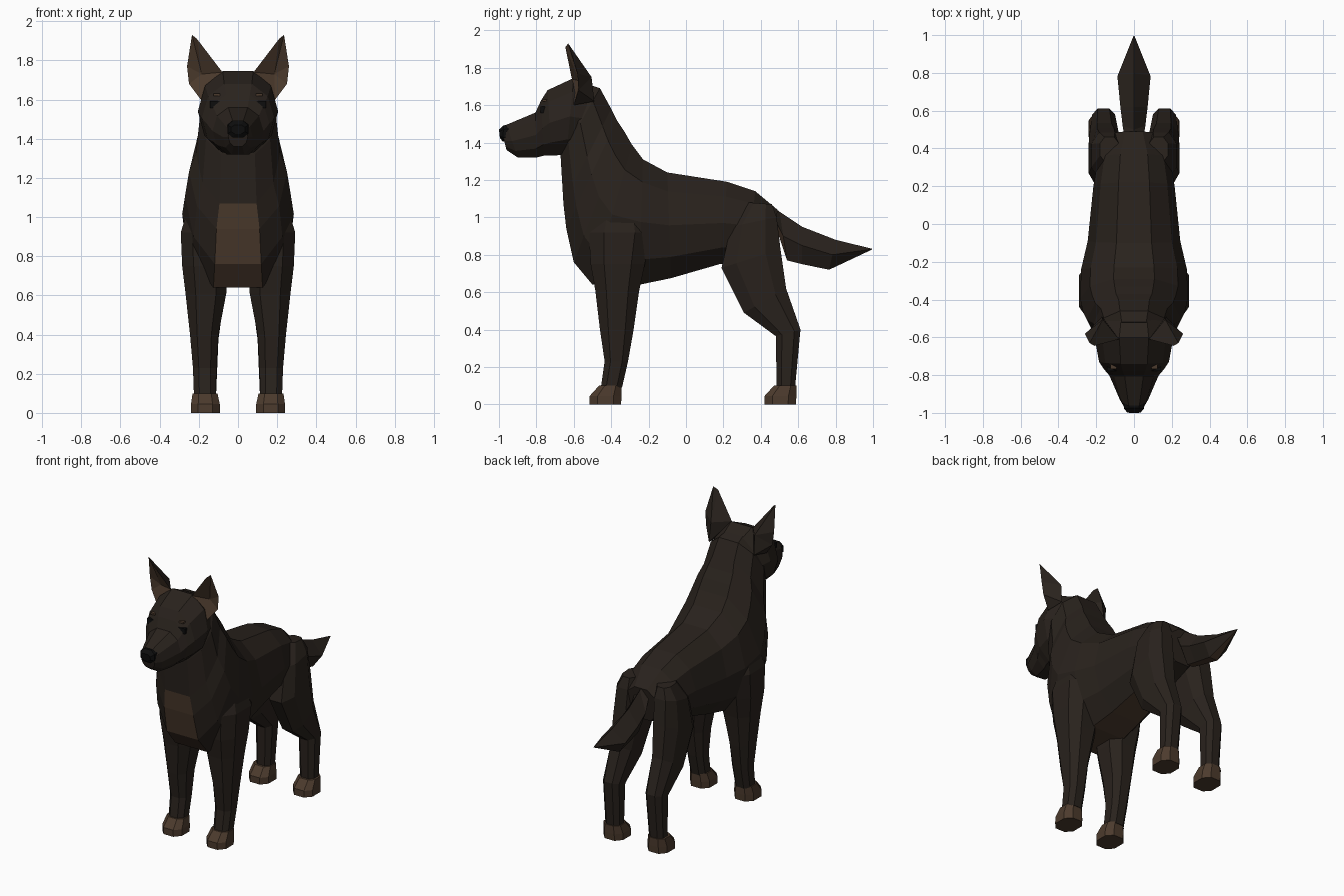
import bpy, bmesh
from mathutils import Vector

if "Cube" in bpy.data.objects:
    bpy.data.objects.remove(bpy.data.objects["Cube"])


def material(name, rgb):
    m = bpy.data.materials.new(name)
    m.diffuse_color = (*rgb, 1)
    m.use_nodes = True
    m.node_tree.nodes["Principled BSDF"].inputs["Base Color"].default_value = m.diffuse_color
    return m


coat = material("dark coat", (0.022, 0.016, 0.012))
tan = material("tan markings", (0.072, 0.043, 0.026))
black = material("black", (0.004, 0.004, 0.004))

# Cross-sections: (across 0..1, from first point to second point 0..1)
right = [(.69, 0), (.91, .18), (1, .5), (.92, .8), (.72, 1)]
BODY = right + [(1 - s, t) for s, t in reversed(right)]
LIMB = [(.25, 0), (.75, 0), (1, .25), (1, .75), (.75, 1), (.25, 1), (0, .75), (0, .25)]
TAIL = [(.5, 0), (1, .5), (.68, 1), (.32, 1), (0, .5)]


def finish(name, bm, mats):
    bmesh.ops.recalc_face_normals(bm, faces=bm.faces[:])
    me = bpy.data.meshes.new(name)
    bm.to_mesh(me)
    bm.free()
    for m in mats:
        me.materials.append(m)
    ob = bpy.data.objects.new(name, me)
    bpy.context.collection.objects.link(ob)
    return ob


def loft(name, rings, shape, mats, side=1, second=lambda ring, strip: False):
    """Each ring: y1, z1, y2, z2, x_inner, x_outer."""
    bm = bmesh.new()
    loops = []
    for y1, z1, y2, z2, xi, xo in rings:
        loops.append([bm.verts.new((side * (xi + (xo - xi) * s),
                                    y1 + (y2 - y1) * t, z1 + (z2 - z1) * t))
                      for s, t in shape])
    n = len(shape)
    for i, (a, b) in enumerate(zip(loops, loops[1:])):
        for k in range(n):
            j = (k + 1) % n
            f = bm.faces.new((a[k], a[j], b[j], b[k]))
            f.material_index = int(second(i, k))
    bm.faces.new(loops[0])
    bm.faces.new(loops[-1])
    return finish(name, bm, mats)


def sym(rows):
    return [(*r[:4], -r[4], r[4]) for r in rows]


# Torso and neck, rump to nape, with tan belly and chest strip
loft("torso", sym([
    (.49, 1.04, .46, .82, .12),
    (.37, 1.14, .33, .77, .19),
    (.22, 1.19, .18, .75, .215),
    (-.10, 1.24, -.08, .675, .245),
    (-.23, 1.31, -.25, .64, .28),
    (-.29, 1.39, -.50, .64, .285),
    (-.33, 1.46, -.60, .76, .27),
    (-.37, 1.52, -.64, .94, .25),
    (-.40, 1.58, -.655, 1.07, .215),
    (-.46, 1.69, -.67, 1.32, .195),
    (-.52, 1.71, -.67, 1.36, .17)]), BODY, [coat, tan],
    second=lambda i, k: k == 4 and 2 <= i <= 7)

# Head and muzzle
loft("head", sym([
    (-.47, 1.685, -.55, 1.36, .17),
    (-.60, 1.745, -.64, 1.335, .205),
    (-.74, 1.68, -.72, 1.33, .185),
    (-.775, 1.625, -.76, 1.33, .16),
    (-.805, 1.56, -.80, 1.32, .13),
    (-.96, 1.495, -.90, 1.32, .075),
    (-.985, 1.46, -.96, 1.36, .05)]), BODY, [coat])

# Nose
loft("nose", sym([
    (-.94, 1.495, -.95, 1.41, .055),
    (-.975, 1.492, -.98, 1.405, .052),
    (-1.0, 1.47, -.995, 1.425, .035)]), LIMB, [black])

# Tail with tan underside at its root
loft("tail", sym([
    (.44, 1.08, .47, .98, .05),
    (.50, 1.03, .54, .77, .06),
    (.62, .95, .62, .75, .072),
    (.80, .88, .765, .72, .088),
    (.995, .832, .995, .828, .003)]), TAIL, [coat, tan],
    second=lambda i, k: k == 2 or (i == 0 and k in (1, 3)))


def box(name, centre, size, mat):
    bm = bmesh.new()
    bmesh.ops.create_cube(bm, size=1)
    for v in bm.verts:
        v.co = Vector(centre) + Vector(v.co[i] * size[i] for i in range(3))
    finish(name, bm, [mat])


def ear(name, side):
    rim = [(.235, -.63, 1.93), (.21, -.645, 1.91), (.08, -.61, 1.74),
           (.19, -.60, 1.60), (.25, -.575, 1.68), (.26, -.58, 1.77)]
    bm = bmesh.new()
    vs = [bm.verts.new((side * x, y, z)) for x, y, z in rim]
    hollow = bm.verts.new((side * .185, -.57, 1.73))
    backs = [bm.verts.new((side * x, y, z)) for x, y, z in
             [(.165, -.505, 1.75), (.17, -.49, 1.62)]]
    for k in range(6):
        a, b = vs[k], vs[(k + 1) % 6]
        bm.faces.new((a, b, hollow)).material_index = 1
        bm.faces.new((b, a, backs[1 if k in (2, 3) else 0]))
    bm.faces.new((backs[0], backs[1], vs[2]))
    bm.faces.new((backs[0], vs[4], backs[1]))
    finish(name, bm, [coat, tan])


for side, tag in ((1, "left"), (-1, "right")):
    # Ears, eyes and brow spots
    ear(f"{tag}_ear", side)
    box(f"{tag}_eye", (side * .118, -.755, 1.575), (.05, .045, .036), black)
    box(f"{tag}_brow_spot", (side * .108, -.755, 1.625), (.032, .025, .012), tan)

    # Front leg and paw
    loft(f"{tag}_front_leg", [
        (-.46, 1.10, -.24, 1.10, .08, .24),
        (-.52, .92, -.19, .92, .06, .292),
        (-.51, .75, -.22, .75, .05, .285),
        (-.485, .61, -.25, .61, .06, .268),
        (-.46, .40, -.28, .40, .10, .245),
        (-.435, .23, -.31, .23, .11, .23),
        (-.455, .09, -.342, .09, .113, .225)], LIMB, [coat], side)

    # Rear leg
    loft(f"{tag}_rear_leg", [
        (.33, 1.08, .46, 1.07, .08, .18),
        (.24, .95, .485, 1.0, .06, .225),
        (.19, .73, .505, .83, .06, .24),
        (.31, .49, .535, .62, .08, .235),
        (.48, .365, .612, .40, .10, .222),
        (.485, .09, .583, .09, .112, .218)], LIMB, [coat], side)

    # Paws share one shape, offset along y
    for part, y in (("front", -.515), ("rear", .42)):
        loft(f"{tag}_{part}_paw", [
            (y, 0, y + .168, 0, .093, .24),
            (y, .045, y + .17, .045, .093, .24),
            (y + .05, .10, y + .17, .10, .105, .232)], LIMB, [tan], side)
